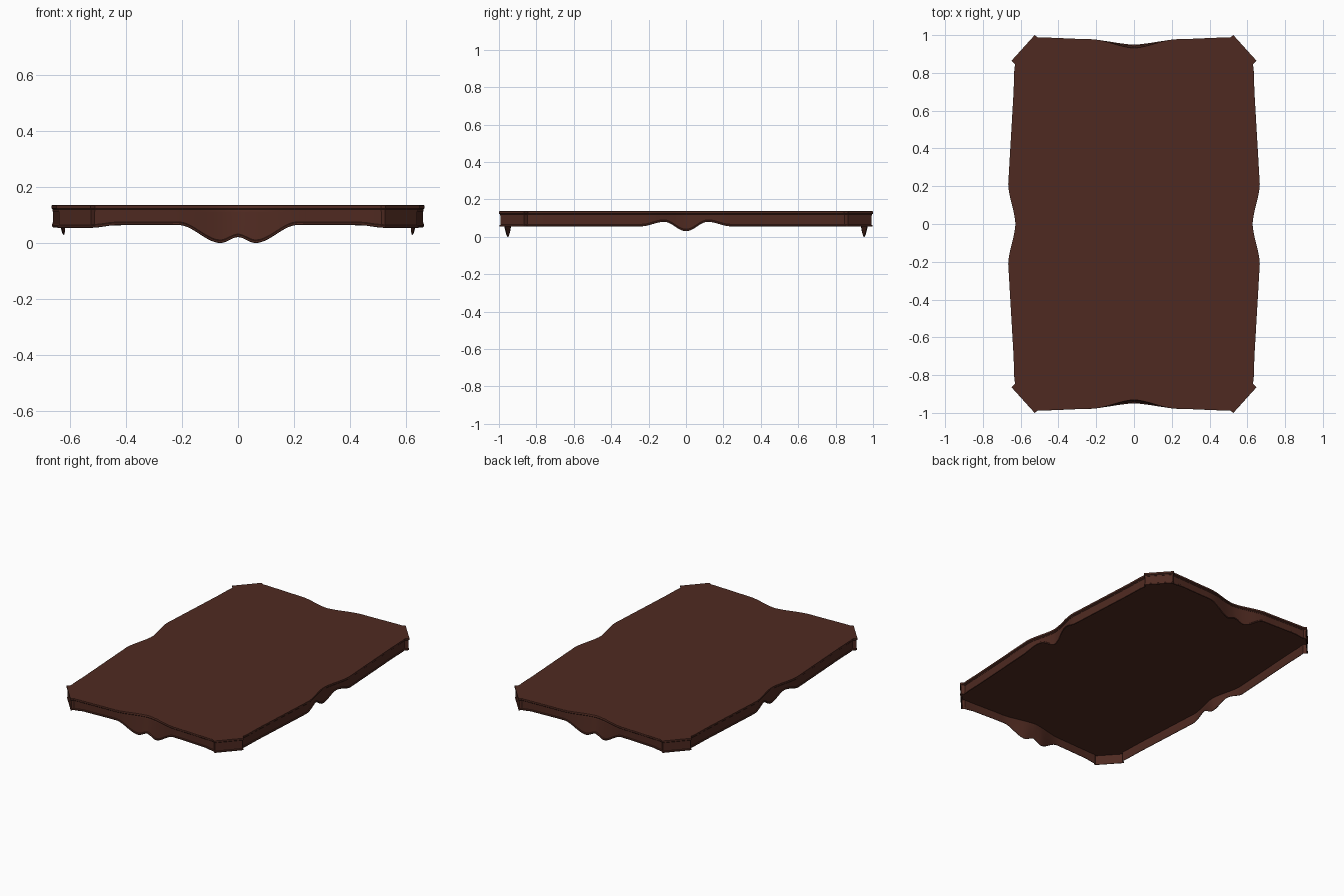
import bpy, bmesh, math
from mathutils import Vector

if "Cube" in bpy.data.objects:
    bpy.data.objects.remove(bpy.data.objects["Cube"])

wood = bpy.data.materials.new("dark brown wood")
wood.diffuse_color = (0.078, 0.023, 0.015, 1)
wood.use_nodes = True
wood.node_tree.nodes["Principled BSDF"].inputs["Base Color"].default_value = wood.diffuse_color


def ease(knots, t, linear=0.0):
    """Smooth interpolation through (position, value) knots."""
    for (a, va), (b, vb) in zip(knots, knots[1:]):
        if t <= b:
            f = max(0, t - a) / (b - a)
            k = (1 - math.cos(math.pi * f)) / 2
            return va + (vb - va) * (k * (1 - linear) + f * linear)
    return knots[-1][1]


# Profiles: plan line of the ends and sides, and their scalloped lower edges
END_Y = [(0, 0.951), (0.22, 0.978), (0.51, 0.988)]
END_Z = [(0, 0.022), (0.062, 0.0), (0.21, 0.065), (0.44, 0.064), (0.51, 0.056)]
SIDE_X = [(0, 0.628), (0.21, 0.666)]
SIDE_Z = [(0, 0.030), (0.115, 0.080), (0.24, 0.056), (0.84, 0.056)]


def side_x(y):
    if y > 0.21:
        return 0.666 - 0.032 * min(1, (y - 0.21) / 0.55)
    return ease(SIDE_X, y, 0.3)


# One quarter of the plan: (x, y, lower edge z, top pull-in)
quarter = []
for i in range(35):
    x = 0.51 * i / 34
    quarter.append((x, ease(END_Y, x, 0.5), ease(END_Z, x, 0.15),
                    0.02 * (1 + math.cos(math.pi * min(1, x / 0.22))) / 2))
quarter += [(0.526, 1.0, 0.054, 0), (0.648, 0.865, 0.054, 0), (0.63, 0.845, 0.055, 0)]
ys = [0.81, 0.7, 0.55, 0.4, 0.3] + [0.25 * (1 - i / 20) for i in range(21)]
quarter += [(side_x(y), y, ease(SIDE_Z, y), 0) for y in ys]

# Mirror the quarter into the full loop
half = quarter + [(x, -y, z, p) for x, y, z, p in quarter[-2::-1]]
loop = half + [(-x, y, z, p) for x, y, z, p in half[-2:0:-1]]


def outward(i):
    """Mitred outward direction at a loop point."""
    a, b, c = (Vector(loop[j % len(loop)][:2]) for j in (i - 1, i, i + 1))
    d1, d2 = (b - a).normalized(), (c - b).normalized()
    n1, n2 = Vector((-d1.y, d1.x)), Vector((-d2.y, d2.x))
    return (n1 + n2) / (1 + n1.dot(n2))


normals = [outward(i) for i in range(len(loop))]


def sweep(name, rings, caps):
    """rings: (inset, z, z is relative to the lower edge, pull-in amount)."""
    bm = bmesh.new()
    rows = []
    for inset, z, relative, pull in rings:
        row = []
        for (x, y, low, p), n in zip(loop, normals):
            q = Vector((x, y)) - n * inset
            q.y -= math.copysign(p * pull, y)
            row.append(bm.verts.new((q.x, q.y, z + (low if relative else 0))))
        rows.append(row)
    pairs = list(zip(rows, rows[1:]))
    if caps:
        bm.faces.new(rows[0])
        bm.faces.new(rows[-1])
    else:
        pairs.append((rows[-1], rows[0]))
    n = len(loop)
    for r, s in pairs:
        for i in range(n):
            j = (i + 1) % n
            bm.faces.new((r[i], r[j], s[j], s[i]))
    bmesh.ops.triangulate(bm, faces=[f for f in bm.faces if len(f.verts) > 4])
    bmesh.ops.recalc_face_normals(bm, faces=bm.faces)
    me = bpy.data.meshes.new(name)
    bm.to_mesh(me)
    bm.free()
    me.materials.append(wood)
    ob = bpy.data.objects.new(name, me)
    bpy.context.collection.objects.link(ob)
    bpy.ops.object.select_all(action='DESELECT')
    ob.select_set(True)
    bpy.context.view_layer.objects.active = ob
    bpy.ops.object.shade_smooth_by_angle(angle=math.radians(30))


# Table top with a moulded edge
sweep("table_top", [(0.003, 0.137, False, 1), (0, 0.135, False, 1),
                    (0, 0.124, False, 0.85), (0.004, 0.120, False, 0.8),
                    (0.004, 0.114, False, 0.7)], True)

# Thin hollow apron with a beaded, scalloped lower edge
sweep("apron", [(0.006, 0.116, False, 0.7), (0.006, 0.011, True, 0.1),
                (0.002, 0.008, True, 0), (0.002, 0.002, True, 0),
                (0.004, 0, True, 0), (0.007, 0, True, 0),
                (0.010, 0.011, True, 0.1), (0.010, 0.116, False, 0.7)], False)
